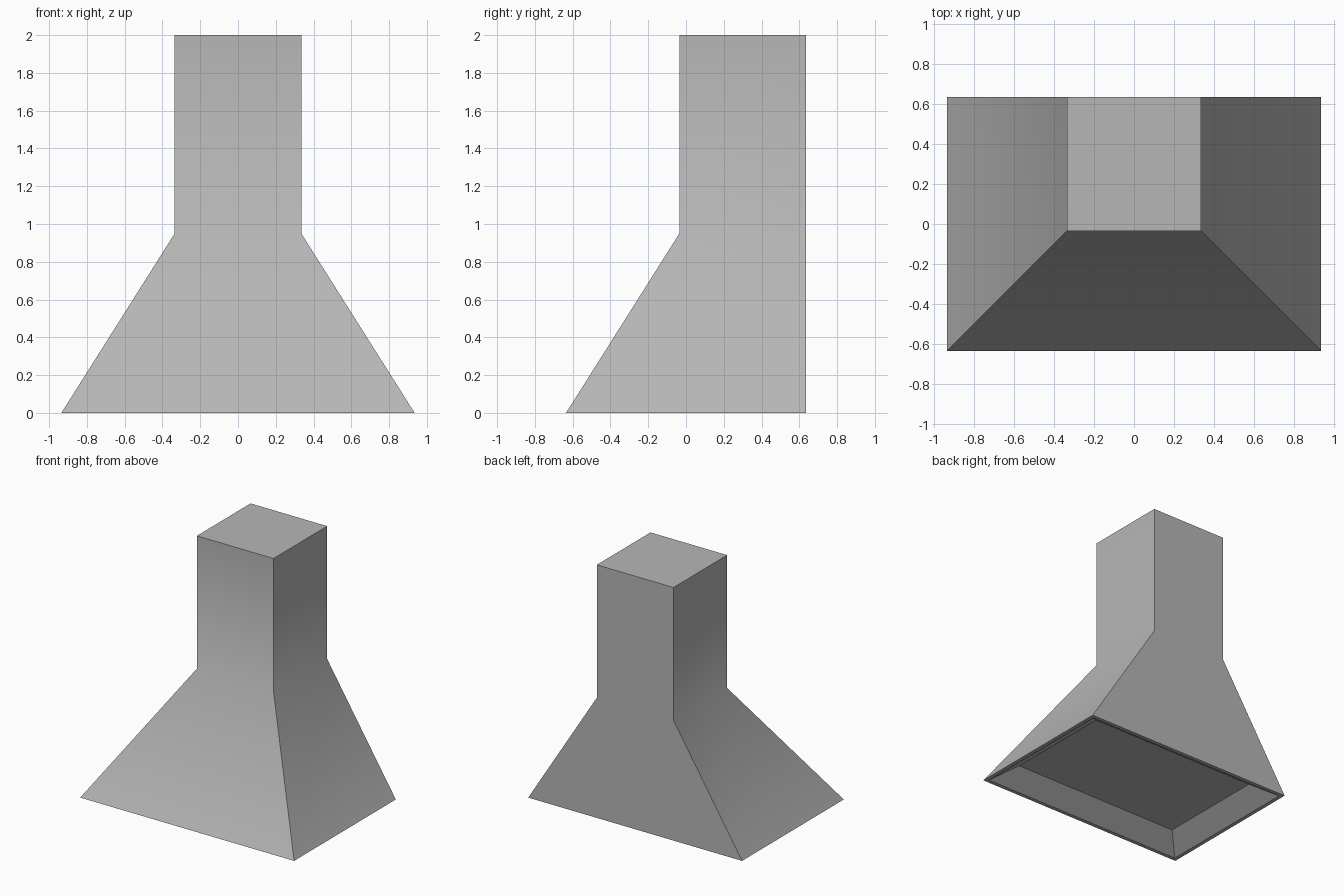
import bpy
import bmesh
import math

cube = bpy.data.objects.get("Cube")
if cube:
    bpy.data.objects.remove(cube, do_unlink=True)

# Brushed metal grey
metal = bpy.data.materials.new("metal_grey")
metal.use_nodes = True
grey = (0.47, 0.47, 0.47, 1)
metal.diffuse_color = grey
metal.node_tree.nodes["Principled BSDF"].inputs["Base Color"].default_value = grey

HALF_WIDTH, HALF_DEPTH = 0.935, 0.635
INSET = 0.6                          # how far the skirt draws in at the neck
NECK_Z, TOP_Z = 0.95, 2.0
RIM = 0.03
CEILING_INSET, CEILING_Z = 0.19, 0.112


def ring(bm, inset, back_inset, z):
    """Rectangle drawn in at the front and sides, and separately at the back."""
    x, front, back = HALF_WIDTH - inset, inset - HALF_DEPTH, HALF_DEPTH - back_inset
    return [bm.verts.new(p) for p in
            ((-x, front, z), (x, front, z), (x, back, z), (-x, back, z))]


# Hood body: recess ceiling, sloped inner walls, rim, skirt, neck, cap
bm = bmesh.new()
rings = [
    ring(bm, CEILING_INSET, CEILING_INSET, CEILING_Z),
    ring(bm, RIM, RIM, 0),
    ring(bm, 0, 0, 0),
    ring(bm, INSET, 0, NECK_Z),
    ring(bm, INSET, 0, TOP_Z),
]
for low, high in zip(rings, rings[1:]):
    for i in range(4):
        j = (i + 1) % 4
        bm.faces.new((low[i], low[j], high[j], high[i]))
bm.faces.new(rings[0])
bm.faces.new(rings[-1])

# Join the back of skirt and neck into one flat panel
back_seam = bm.edges.get((rings[3][2], rings[3][3]))
bmesh.ops.dissolve_edges(bm, edges=[back_seam], use_verts=False)
bmesh.ops.recalc_face_normals(bm, faces=bm.faces)

mesh = bpy.data.meshes.new("range_hood")
bm.to_mesh(mesh)
bm.free()
mesh.materials.append(metal)
hood = bpy.data.objects.new("range_hood", mesh)
bpy.context.collection.objects.link(hood)

# Soft shading across the skirt bend, sharp at the corners and recess
bpy.ops.object.select_all(action="DESELECT")
hood.select_set(True)
bpy.context.view_layer.objects.active = hood
bpy.ops.object.shade_smooth_by_angle(angle=math.radians(33.5))
